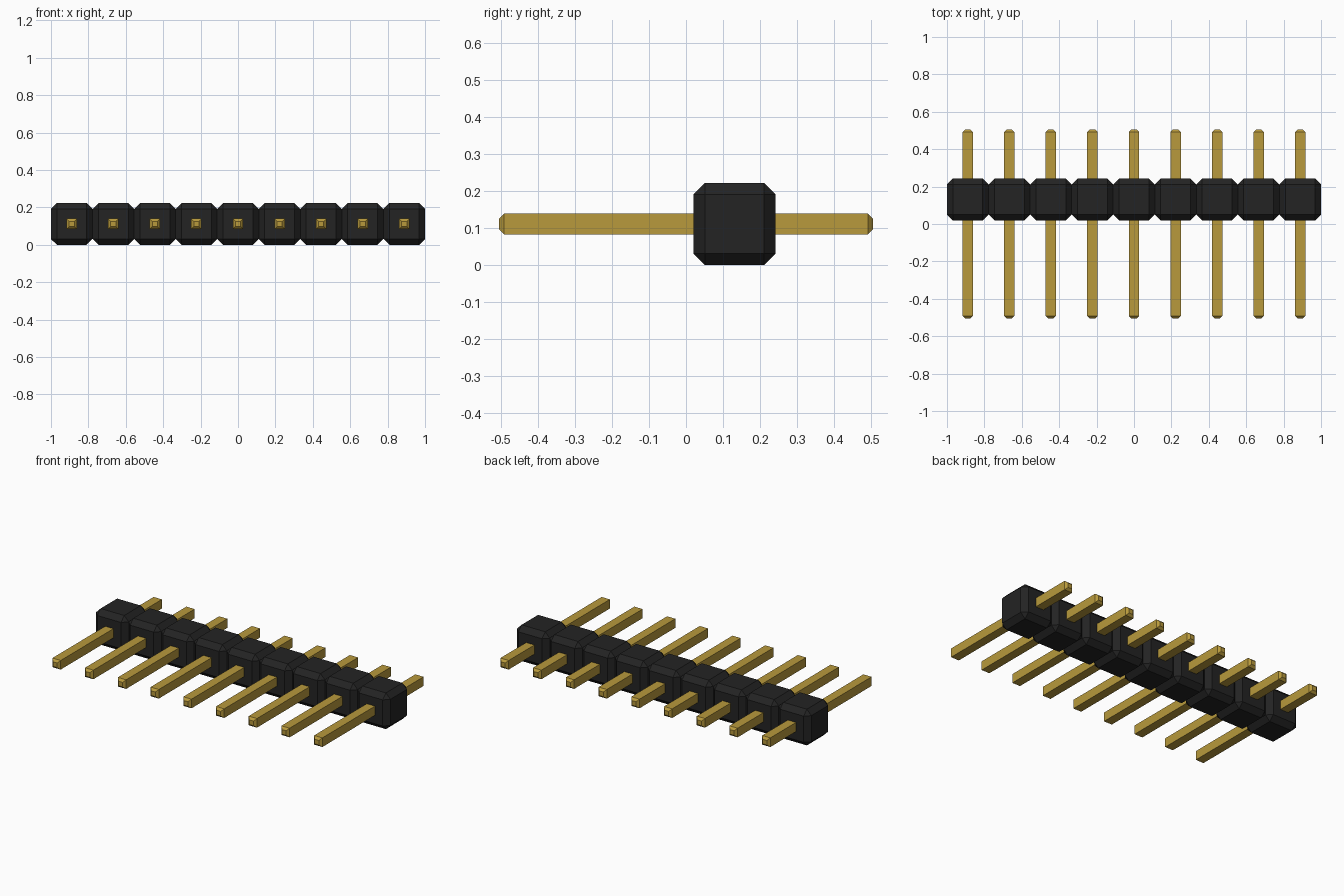
import bpy
import bmesh

cube = bpy.data.objects.get("Cube")
if cube:
    bpy.data.objects.remove(cube, do_unlink=True)

COUNT = 9
PITCH = 2.0 / COUNT          # spacing and size of each housing segment
BLOCK_Y = 0.131              # housing centre along the pins
MID_Z = PITCH / 2
PIN_W = 0.056
PIN_LEN = 1.01


def material(name, color, roughness):
    m = bpy.data.materials.new(name)
    m.use_nodes = True
    m.diffuse_color = (*color, 1)
    bsdf = next(n for n in m.node_tree.nodes if n.type == "BSDF_PRINCIPLED")
    bsdf.inputs["Base Color"].default_value = (*color, 1)
    bsdf.inputs["Roughness"].default_value = roughness
    return m


def chamfered_box(name, size, chamfer, pick, mat):
    """Box mesh with the edges accepted by pick() cut by a flat chamfer."""
    bm = bmesh.new()
    bmesh.ops.create_cube(bm, size=1)
    bmesh.ops.scale(bm, vec=size, verts=bm.verts)
    bmesh.ops.bevel(bm, geom=[e for e in bm.edges if pick(e)], offset=chamfer,
                    offset_type="OFFSET", segments=1, affect="EDGES")
    bmesh.ops.recalc_face_normals(bm, faces=bm.faces)
    mesh = bpy.data.meshes.new(name)
    bm.to_mesh(mesh)
    bm.free()
    mesh.materials.append(mat)
    return mesh


def place(name, mesh, location):
    obj = bpy.data.objects.new(name, mesh)
    obj.location = location
    bpy.context.collection.objects.link(obj)


black = material("black plastic", (0.017, 0.017, 0.017), 0.6)
gold = material("gold metal", (0.48, 0.32, 0.045), 0.4)

# Housing segment: every edge chamfered. Pin: only the end rims chamfered.
block = chamfered_box("housing_segment", (PITCH, PITCH, PITCH), 0.031,
                      lambda e: True, black)
pin = chamfered_box("pin", (PIN_W, PIN_LEN, PIN_W), 0.014,
                    lambda e: abs(e.verts[0].co.y - e.verts[1].co.y) < 1e-6, gold)

# Row of segments, each with a pin through its centre
for i in range(COUNT):
    x = (i - (COUNT - 1) / 2) * PITCH
    place(f"housing_segment_{i + 1}", block, (x, BLOCK_Y, MID_Z))
    place(f"pin_{i + 1}", pin, (x, 0, MID_Z))
